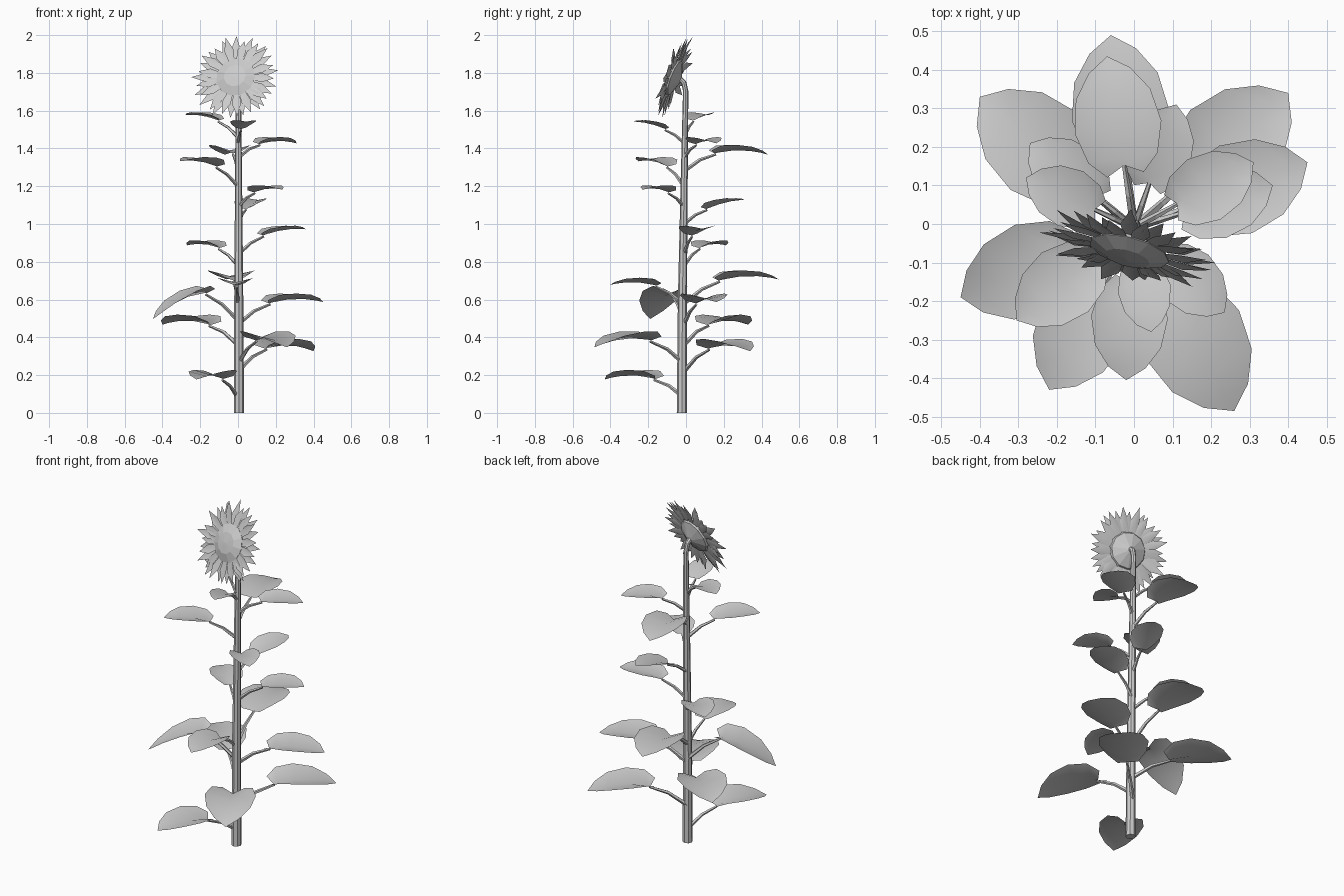
import bpy, math, random
from mathutils import Vector

if "Cube" in bpy.data.objects:
    bpy.data.objects.remove(bpy.data.objects["Cube"])

random.seed(4)


def mesh_obj(name, verts, faces, smooth=True):
    me = bpy.data.meshes.new(name)
    me.from_pydata([tuple(v) for v in verts], [], faces)
    me.update()
    for p in me.polygons:
        p.use_smooth = smooth
    ob = bpy.data.objects.new(name, me)
    bpy.context.collection.objects.link(ob)
    return ob


def tube(name, points, sides):
    """Capped tube through (position, radius) pairs."""
    verts, faces = [], []
    pos = [Vector(p) for p, r in points]
    u = Vector((1, 0, 0))
    for i, (p, r) in enumerate(points):
        t = (pos[min(i + 1, len(pos) - 1)] - pos[max(i - 1, 0)]).normalized()
        u = (u - t * u.dot(t)).normalized()
        w = t.cross(u)
        for k in range(sides):
            a = 2 * math.pi * k / sides
            verts.append(pos[i] + (u * math.cos(a) + w * math.sin(a)) * r)
    for i in range(len(points) - 1):
        for k in range(sides):
            j = (k + 1) % sides
            faces.append((i * sides + k, i * sides + j, (i + 1) * sides + j, (i + 1) * sides + k))
    faces.append(tuple(reversed(range(sides))))
    faces.append(tuple(range(len(verts) - sides, len(verts))))
    return mesh_obj(name, verts, faces, False)


# Stem, bending forward into the head
tube("stem", [((0.005, -0.022, 0), 0.027), ((0.004, -0.019, 0.6), 0.024),
              ((0.003, -0.010, 1.2), 0.019), ((0.002, -0.003, 1.62), 0.015),
              ((0.001, -0.002, 1.705), 0.014), ((-0.001, -0.012, 1.75), 0.014),
              ((-0.005, -0.035, 1.77), 0.015)], 8)

# Leaf blade rows: position along blade, half width fraction, fold steepness
ROWS = [(0.14, 0.80, 0.40), (0.40, 1.0, 0.26), (0.68, 0.86, 0.22), (0.88, 0.48, 0.2)]


def leaf(i, tx, ty, z_root, z_joint, z_tip):
    centre = Vector((0, -0.01, 0))
    d = Vector((tx, ty, 0)) - centre
    reach = d.length
    d.normalize()
    side = Vector((-d.y, d.x, 0))
    r0 = 0.31 * reach
    blade = reach - r0
    half = 0.365 * blade

    def rib(t):
        z = z_joint + (z_tip - z_joint) * t ** 1.3 + 0.075 * blade * 4 * t * (1 - t)
        return centre + d * (r0 + blade * t) + Vector((0, 0, z - 0.003))

    # Blade: notch, two lobes, folded rows, tip
    verts = [rib(0.08)]
    for s in (-1, 1):
        verts.append(rib(0) + side * s * half * 0.42 + Vector((0, 0, half * 0.2)))
    for t, w, fold in ROWS:
        for s in (-1, 0, 1):
            verts.append(rib(t) + side * s * half * w + Vector((0, 0, abs(s) * half * w * fold)))
    verts.append(rib(1))
    faces = [(0, 4, 3, 1), (0, 2, 5, 4)]
    for k in range(len(ROWS) - 1):
        a = 3 + 3 * k
        faces += [(a, a + 1, a + 4, a + 3), (a + 1, a + 2, a + 5, a + 4)]
    n = len(verts) - 1
    faces += [(n - 3, n - 2, n), (n - 2, n - 1, n)]
    mesh_obj(f"leaf_{i}", verts, [f[::-1] for f in faces])

    # Stalk from the stem to the blade, arching outwards
    end = rib(0.1) - Vector((0, 0, 0.007))
    root = centre + Vector((0, 0, z_root))
    mid = root.lerp(end, 0.5) + Vector((0, 0, 0.035 * reach))
    r = 0.007 + 0.010 * reach
    tube(f"leaf_stalk_{i}", [(root, r), (mid, r * 0.8), (end, r * 0.55)], 5)


# Tip x, tip y, stalk root height, blade joint height, tip height
LEAVES = [(-.28, .12, 1.46, 1.545, 1.58), (.045, -.28, 1.43, 1.50, 1.545),
          (.31, .16, 1.35, 1.42, 1.43), (-.07, .435, 1.28, 1.37, 1.37),
          (-.305, -.25, 1.20, 1.30, 1.335), (.235, -.23, 1.09, 1.165, 1.185),
          (.11, .31, 1.0, 1.075, 1.13), (.36, .10, .84, .935, .975),
          (-.27, .21, .78, .87, .89), (-.06, .49, .58, .695, .71),
          (-.02, -.405, .57, .67, .68), (-.45, -.19, .49, .635, .50),
          (.45, .16, .47, .575, .59), (-.40, .33, .36, .46, .47),
          (.26, -.485, .26, .38, .35), (.40, .34, .22, .335, .33),
          (-.22, -.43, .08, .175, .18)]
for i, args in enumerate(LEAVES):
    leaf(i + 1, *args)

# Flower head frame: faces forward, a little up and to the left
HEAD = Vector((-0.013, -0.073, 1.779))
ROT = Vector((-0.24, -0.91, 0.35)).to_track_quat('Z', 'Y')


def place(ob):
    ob.location = HEAD
    ob.rotation_mode = 'QUATERNION'
    ob.rotation_quaternion = ROT


# Seed disc and back cup, turned as one profile
PROFILE = [(0.06, 0.018), (0.107, -0.001), (0.097, -0.018), (0.05, -0.036), (0.015, -0.050)]
N = 11
verts = [(r * math.cos(2 * math.pi * k / N), r * math.sin(2 * math.pi * k / N), z)
         for r, z in PROFILE for k in range(N)]
faces = [(a * N + k, (a + 1) * N + k, (a + 1) * N + (k + 1) % N, a * N + (k + 1) % N)
         for a in range(len(PROFILE) - 1) for k in range(N)]
verts.append((0, 0, 0.023))
faces += [(len(verts) - 1, k, (k + 1) % N) for k in range(N)]
faces.append(tuple(reversed(range((len(PROFILE) - 1) * N, len(PROFILE) * N))))
place(mesh_obj("seed_disc", verts, faces, False))


# Pointed petals in rings
def petal_ring(name, count, offset, z0, length, width):
    verts, faces = [], []
    for k in range(count):
        a = 2 * math.pi * (k + offset) / count + random.uniform(-0.05, 0.05)
        tip = length * random.uniform(0.93, 1.05)
        lift = random.uniform(-0.022, 0.02)
        u = Vector((math.cos(a), math.sin(a), 0))
        v = Vector((-u.y, u.x, 0))
        up = Vector((0, 0, 1))
        b = len(verts)
        mid = u * (0.09 + (tip - 0.09) * 0.48) + up * (z0 + lift * 0.3)
        verts += [u * 0.09 - v * width * 0.6 + up * z0, u * 0.09 + v * width * 0.6 + up * z0,
                  mid - v * width + up * 0.004, mid - up * 0.003, mid + v * width + up * 0.004,
                  u * tip + up * (z0 + lift)]
        faces += [(b, b + 2, b + 3), (b, b + 3, b + 1), (b + 1, b + 3, b + 4),
                  (b + 2, b + 5, b + 3), (b + 3, b + 5, b + 4)]
    place(mesh_obj(name, verts, faces))


petal_ring("front_petals", 17, 0.0, -0.003, 0.222, 0.025)
petal_ring("back_petals", 17, 0.5, -0.009, 0.232, 0.025)
